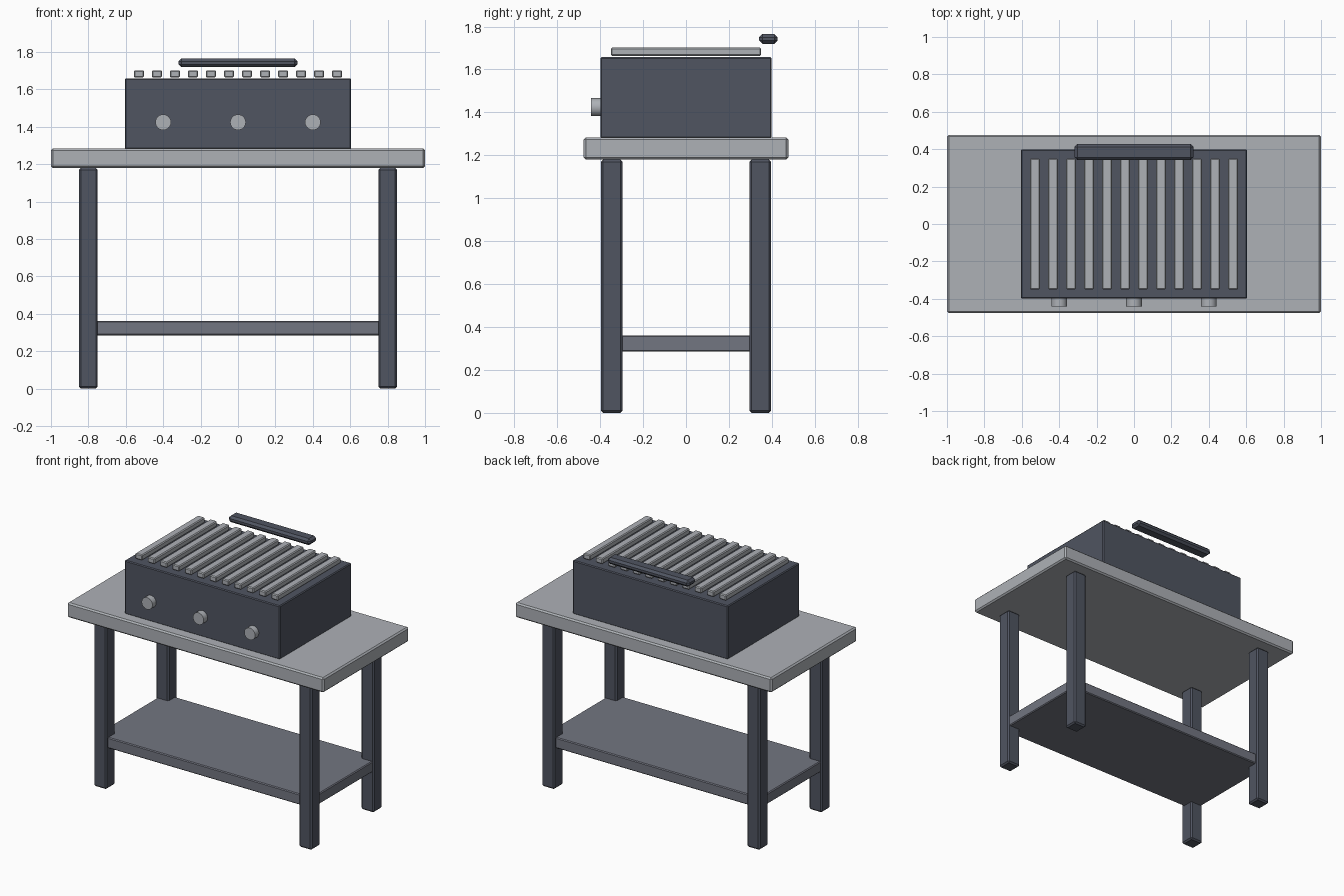
import bpy
import math

if "Cube" in bpy.data.objects:
    bpy.data.objects.remove(bpy.data.objects["Cube"])


def paint(name, rgb):
    mat = bpy.data.materials.new(name)
    mat.diffuse_color = (*rgb, 1)
    mat.use_nodes = True
    mat.node_tree.nodes["Principled BSDF"].inputs["Base Color"].default_value = mat.diffuse_color
    return mat


LIGHT = paint("light_steel", (0.42, 0.44, 0.47))
DARK = paint("dark_steel", (0.08, 0.09, 0.12))
MID = paint("mid_steel", (0.17, 0.18, 0.22))


def box(name, x, y, z, mat, bevel=0.008):
    """Bevelled box from (min, max) ranges on each axis."""
    bpy.ops.mesh.primitive_cube_add(size=1, location=[sum(r) / 2 for r in (x, y, z)])
    ob = bpy.context.object
    ob.name = name
    ob.scale = [r[1] - r[0] for r in (x, y, z)]
    bpy.ops.object.transform_apply(location=False, rotation=False, scale=True)
    ob.data.materials.append(mat)
    mod = ob.modifiers.new("edge", 'BEVEL')
    mod.width = bevel
    mod.segments = 1
    return ob


# Table: worktop, lower shelf and four legs
box("worktop", (-1, 1), (-0.477, 0.477), (1.18, 1.284), LIGHT, 0.01)
box("lower_shelf", (-0.84, 0.84), (-0.375, 0.375), (0.285, 0.361), MID, 0.006)
for sx, side in ((-1, "left"), (1, "right")):
    for sy, end in ((-1, "front"), (1, "back")):
        cx, cy = sx * 0.8, sy * 0.346
        box(f"{end}_{side}_leg", (cx - 0.05, cx + 0.05), (cy - 0.05, cy + 0.05),
            (0, 1.18), DARK, 0.01)

# Grill body
box("grill_body", (-0.605, 0.605), (-0.399, 0.399), (1.28, 1.658), DARK, 0.006)

# Grate bars
for i in range(12):
    cx = -0.53 + i * 1.06 / 11
    box(f"grate_bar_{i + 1}", (cx - 0.027, cx + 0.027), (-0.35, 0.35),
        (1.663, 1.702), LIGHT, 0.006)

# Rear handle bar
box("handle", (-0.318, 0.318), (0.341, 0.427), (1.719, 1.765), DARK, 0.015)

# Control knobs
for i, cx in enumerate((-0.4, 0, 0.4)):
    bpy.ops.mesh.primitive_cylinder_add(vertices=24, radius=0.042, depth=0.055,
                                        location=(cx, -0.414, 1.424),
                                        rotation=(math.pi / 2, 0, 0))
    knob = bpy.context.object
    knob.name = f"control_knob_{i + 1}"
    knob.data.materials.append(LIGHT)
    bpy.ops.object.shade_smooth_by_angle(angle=math.radians(35))
